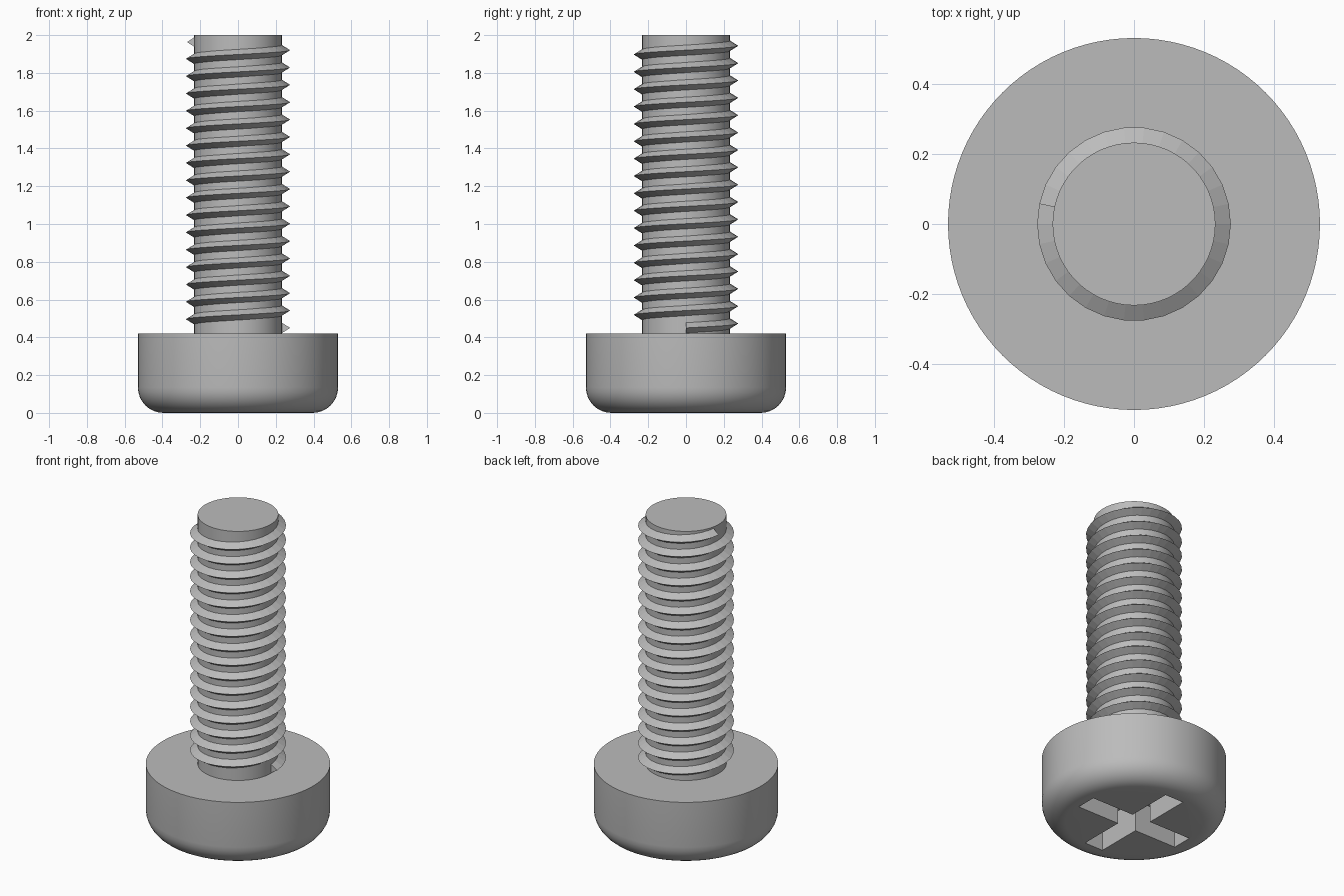
import bpy, bmesh, math
from mathutils import Vector

cube = bpy.data.objects.get("Cube")
if cube:
    bpy.data.objects.remove(cube, do_unlink=True)

steel = bpy.data.materials.new("grey_steel")
steel.use_nodes = True
GREY = (0.5, 0.5, 0.5, 1)
steel.diffuse_color = GREY
steel.node_tree.nodes["Principled BSDF"].inputs["Base Color"].default_value = GREY


def make_object(name, bm):
    bmesh.ops.recalc_face_normals(bm, faces=bm.faces)
    mesh = bpy.data.meshes.new(name)
    bm.to_mesh(mesh)
    bm.free()
    mesh.materials.append(steel)
    obj = bpy.data.objects.new(name, mesh)
    bpy.context.collection.objects.link(obj)
    return obj


def activate(obj):
    bpy.ops.object.select_all(action="DESELECT")
    obj.select_set(True)
    bpy.context.view_layer.objects.active = obj


def lathe(name, profile, sides):
    """Solid of revolution with flat end caps from (radius, z) points."""
    bm = bmesh.new()
    rings = [[bm.verts.new((r * math.cos(a), r * math.sin(a), z))
              for a in (math.tau * i / sides for i in range(sides))]
             for r, z in profile]
    for low, high in zip(rings, rings[1:]):
        for i in range(sides):
            j = (i + 1) % sides
            bm.faces.new((low[i], low[j], high[j], high[i]))
    bm.faces.new(rings[0])
    bm.faces.new(rings[-1])
    return make_object(name, bm)


# Head: drum with a rounded rim on the driving side
HEAD_R, HEAD_TOP, FILLET = 0.53, 0.42, 0.135
rim = []
for k in range(9):
    a = math.pi / 2 * k / 8
    rim.append((HEAD_R - FILLET + FILLET * math.sin(a), FILLET - FILLET * math.cos(a)))
head = lathe("head", rim + [(HEAD_R, HEAD_TOP)], 96)

# Cross recess cut into the head
ARM, HALF, DEPTH = 0.36, 0.065, 0.2
bm = bmesh.new()
outline = []
for k in range(4):
    c, s = [(1, 0), (0, 1), (-1, 0), (0, -1)][k]
    for x, y in ((ARM, -HALF), (ARM, HALF), (HALF, HALF)):
        outline.append(bm.verts.new((c * x - s * y, s * x + c * y, -0.1)))
face = bm.faces.new(outline)
ext = bmesh.ops.extrude_face_region(bm, geom=[face])
top = [v for v in ext["geom"] if isinstance(v, bmesh.types.BMVert)]
bmesh.ops.translate(bm, verts=top, vec=Vector((0, 0, DEPTH + 0.1)))
cutter = make_object("recess_cutter", bm)
cutter.hide_render = True

cut = head.modifiers.new("cross_recess", "BOOLEAN")
cut.operation = "DIFFERENCE"
cut.solver = "EXACT"
cut.object = cutter
activate(head)
bpy.ops.object.modifier_apply(modifier=cut.name)
bpy.data.objects.remove(cutter, do_unlink=True)
bpy.ops.object.shade_smooth_by_angle(angle=math.radians(30))

# Shank
SHANK_R = 0.232
shank = lathe("shank", [(SHANK_R, HEAD_TOP - 0.02), (SHANK_R, 2)], 60)
activate(shank)
bpy.ops.object.shade_smooth_by_angle(angle=math.radians(30))

# Thread: faceted triangular ridge winding up the shank
PITCH, START, STEPS = 0.0919, 0.45, 30
section = [(SHANK_R - 0.004, -0.03), (0.276, 0), (SHANK_R - 0.004, 0.03)]
bm = bmesh.new()
previous = None
for i in range(16 * STEPS + 14 + 1):
    a = math.tau * i / STEPS
    z0 = START + PITCH * i / STEPS
    ring = [bm.verts.new((r * math.cos(a), r * math.sin(a), z0 + z)) for r, z in section]
    if previous:
        for k in range(3):
            n = (k + 1) % 3
            bm.faces.new((previous[k], previous[n], ring[n], ring[k]))
    else:
        bm.faces.new(ring)
    previous = ring
bm.faces.new(previous)
make_object("thread", bm)
